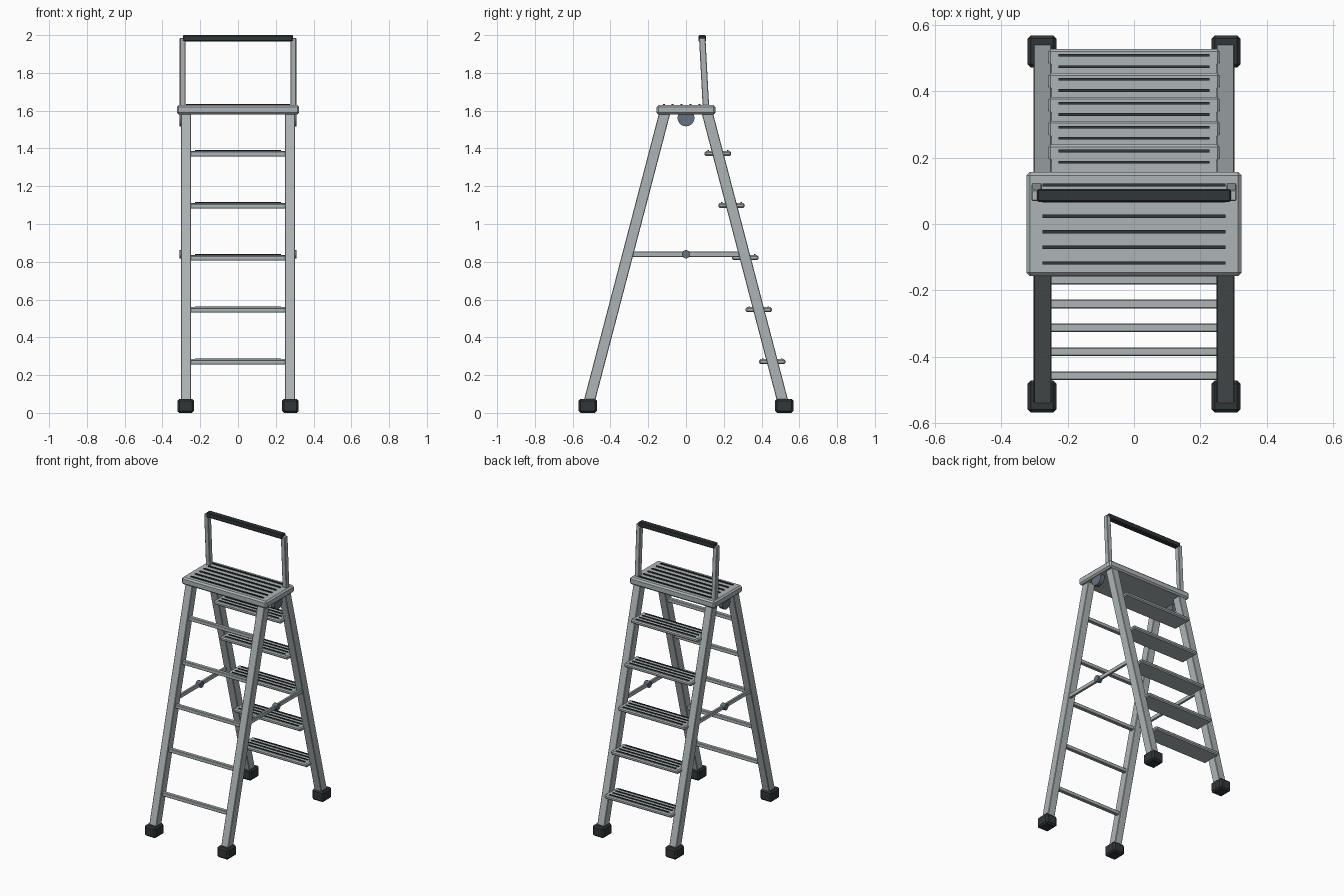
import bpy, bmesh

if "Cube" in bpy.data.objects:
    bpy.data.objects.remove(bpy.data.objects["Cube"])


def material(name, rgb):
    m = bpy.data.materials.new(name)
    m.diffuse_color = (*rgb, 1)
    m.use_nodes = True
    m.node_tree.nodes["Principled BSDF"].inputs["Base Color"].default_value = m.diffuse_color
    return m


ALU = material("aluminium", (0.42, 0.46, 0.47))
RUBBER = material("dark_rubber", (0.03, 0.037, 0.04))
STEEL = material("hinge_steel", (0.13, 0.17, 0.20))


def finish(bm, name, mat, bevel):
    if bevel:
        bmesh.ops.bevel(bm, geom=bm.edges[:], offset=bevel, segments=1,
                        affect='EDGES', profile=0.5)
    bmesh.ops.recalc_face_normals(bm, faces=bm.faces[:])
    me = bpy.data.meshes.new(name)
    bm.to_mesh(me)
    bm.free()
    me.materials.append(mat)
    ob = bpy.data.objects.new(name, me)
    bpy.context.collection.objects.link(ob)
    return ob


def bar(name, bottom, top, sx, sy, mat=ALU, bevel=0.0):
    """Box with level ends, sheared from the bottom centre to the top centre."""
    bm = bmesh.new()
    bmesh.ops.create_cube(bm, size=1)
    for v in bm.verts:
        c = top if v.co.z > 0 else bottom
        v.co = (c[0] + v.co.x * sx, c[1] + v.co.y * sy, c[2])
    return finish(bm, name, mat, bevel)


def box(name, centre, size, mat=ALU, bevel=0.0):
    x, y, z = centre
    h = size[2] / 2
    return bar(name, (x, y, z - h), (x, y, z + h), size[0], size[1], mat, bevel)


def disc(name, centre, radius, width, segments=20):
    """Cylinder lying along x."""
    bpy.ops.mesh.primitive_cylinder_add(vertices=segments, radius=radius, depth=width,
                                        location=centre, rotation=(0, 1.570796, 0))
    ob = bpy.context.object
    ob.name = name
    ob.data.materials.append(STEEL)
    bpy.ops.object.shade_smooth_by_angle()


def leg_y(z):
    return 0.528 - 0.2616 * z


# Legs and feet
for end, s in (("front", -1), ("back", 1)):
    for side, x in (("left", -1), ("right", 1)):
        bar(f"{end}_leg_{side}", (x * 0.275, s * leg_y(0.03), 0.03),
            (x * 0.275, s * leg_y(1.60), 1.60), 0.054, 0.060, ALU, 0.003)
        box(f"{end}_foot_{side}", (x * 0.277, s * 0.52, 0.037),
            (0.087, 0.097, 0.074), RUBBER, 0.01)

# Treads with grip ribs at the back, rungs at the front
for i in range(5):
    z = 0.271 + 0.2755 * i
    y = leg_y(z)
    box(f"tread_{i + 1}", (0, y, z), (0.516, 0.14, 0.026), ALU, 0.007)
    for k in range(4):
        box(f"tread_{i + 1}_rib_{k + 1}", (0, y + 0.034 * (k - 1.5), z + 0.0145),
            (0.456, 0.008, 0.007), RUBBER)
    box(f"rung_{i + 1}", (0, -y, z - 0.003), (0.51, 0.026, 0.026), ALU, 0.003)

# Top platform with ribs
box("platform", (0, 0, 1.604), (0.648, 0.312, 0.05), ALU, 0.01)
for k in range(6):
    box(f"platform_rib_{k + 1}", (0, 0.047 * (k - 2.5), 1.631),
        (0.552, 0.01, 0.009), RUBBER)

# Hand rail
for side, x in (("left", -1), ("right", 1)):
    bar(f"rail_post_{side}", (x * 0.293, 0.106, 1.61), (x * 0.293, 0.086, 1.984),
        0.031, 0.034, ALU, 0.003)
box("rail_grip", (0, 0.086, 1.983), (0.584, 0.039, 0.034), RUBBER, 0.005)

# Hinges and folding spreaders
for side, x in (("left", -1), ("right", 1)):
    disc(f"hinge_{side}", (x * 0.295, 0, 1.562), 0.045, 0.03)
    box(f"spreader_{side}", (x * 0.29, 0, 0.84), (0.016, 0.60, 0.027), ALU, 0.002)
    disc(f"spreader_pivot_{side}", (x * 0.292, 0, 0.84), 0.022, 0.034, 14)
